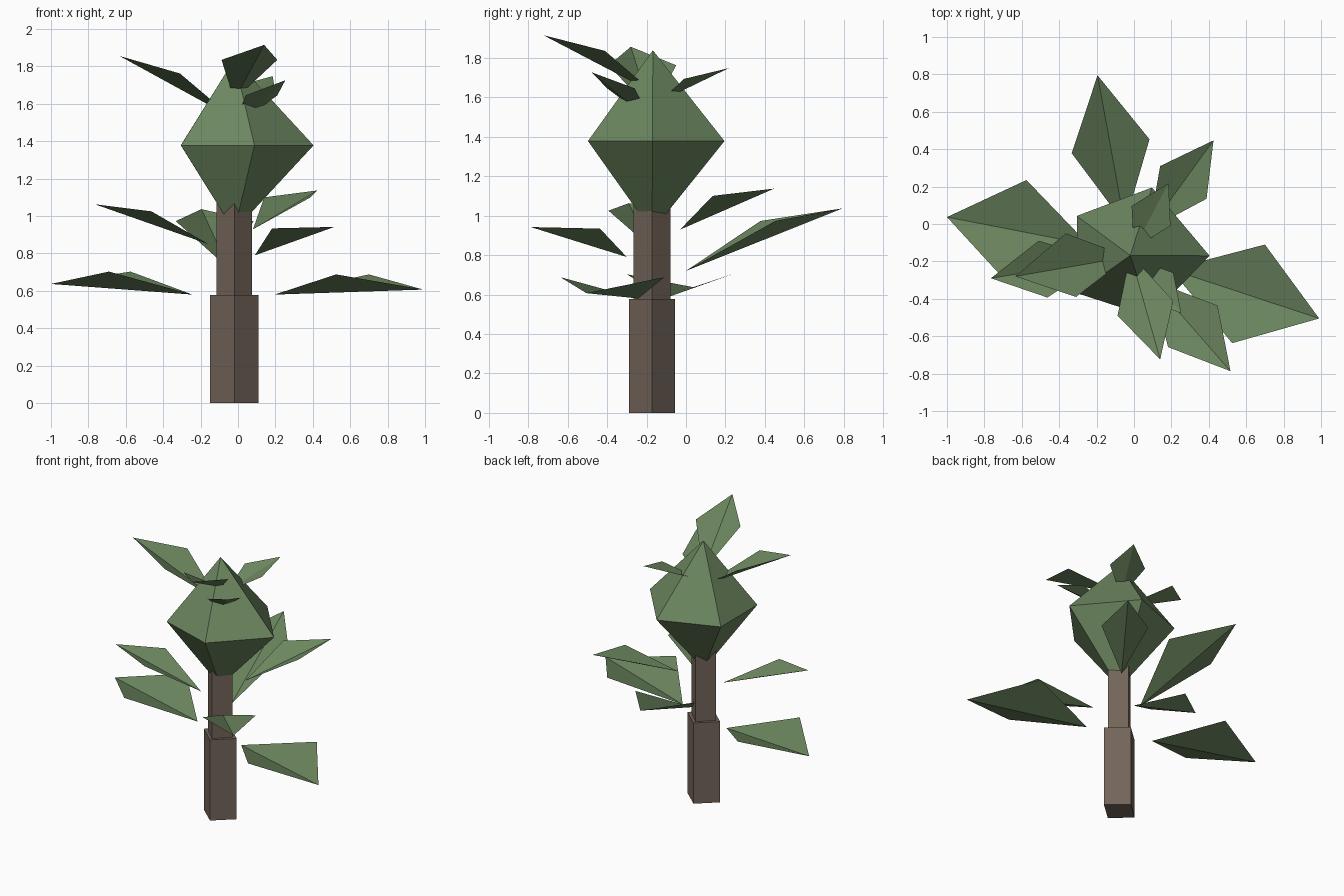
import bpy, bmesh
from math import cos, sin, pi
from mathutils import Vector

if "Cube" in bpy.data.objects:
    bpy.data.objects.remove(bpy.data.objects["Cube"])


def material(name, rgb):
    m = bpy.data.materials.new(name)
    m.diffuse_color = (*rgb, 1)
    m.use_nodes = True
    m.node_tree.nodes["Principled BSDF"].inputs["Base Color"].default_value = m.diffuse_color
    return m


BARK = material("bark", (0.17, 0.13, 0.10))
GREEN = material("foliage", (0.15, 0.24, 0.115))
CX, CY = -0.02, -0.172      # trunk axis


def build(name, verts, faces, mat, closed=True):
    me = bpy.data.meshes.new(name)
    me.from_pydata(verts, [], faces)
    if closed:
        bm = bmesh.new()
        bm.from_mesh(me)
        bmesh.ops.recalc_face_normals(bm, faces=bm.faces)
        bm.to_mesh(me)
        bm.free()
    me.materials.append(mat)
    ob = bpy.data.objects.new(name, me)
    bpy.context.collection.objects.link(ob)
    return ob


def post(name, rx, ry, z0, z1):
    """Four-sided trunk section with its corners on the axes."""
    ring = [(CX + rx * cos(i * pi / 2), CY + ry * sin(i * pi / 2)) for i in range(4)]
    verts = [(x, y, z) for z in (z0, z1) for x, y in ring]
    faces = [(i, (i + 1) % 4, (i + 1) % 4 + 4, i + 4) for i in range(4)]
    build(name, verts, faces + [(3, 2, 1, 0), (4, 5, 6, 7)], BARK)


def leaf(name, base, tip, side_a, side_b, side_z):
    """Kite folded along its keel; the two side points are level."""
    a, b = Vector((*side_a, side_z)), Vector((*side_b, side_z))
    base, tip = Vector(base), Vector(tip)
    faces = [(0, 1, 2), (0, 3, 1)]
    if (tip - base).cross(a - base).z < 0:      # keep normals upward
        faces = [f[::-1] for f in faces]
    build(name, [base, tip, a, b], faces, GREEN, closed=False)


# Trunk
post("lower_trunk", 0.13, 0.116, 0, 0.577)
post("upper_trunk", 0.095, 0.094, 0.577, 1.15)

# Crown: five-sided double pyramid
ring = [(0.404, -0.17), (0.096, 0.195), (-0.306, 0.043), (-0.305, -0.37), (0.088, -0.497)]
verts = [(x, y, 1.378) for x, y in ring] + [(CX, -0.168, 1.838), (CX, CY, 0.92)]
faces = [(i, (i + 1) % 5, 5) for i in range(5)] + [((i + 1) % 5, i, 6) for i in range(5)]
build("crown", verts, faces, GREEN)

# Lowest pair of leaves
leaf("low_leaf_left", (-0.243, -0.11, 0.58), (-1.0, 0.037, 0.637),
     (-0.575, 0.235), (-0.69, -0.30), 0.703)
leaf("low_leaf_right", (0.195, -0.242, 0.58), (0.99, -0.505, 0.607),
     (0.70, -0.11), (0.525, -0.637), 0.688)

# Middle leaves around the upper trunk
leaf("mid_leaf_back", (-0.05, 0.0, 0.72), (-0.195, 0.795, 1.037),
     (-0.333, 0.378), (0.083, 0.453), 0.973)
leaf("mid_leaf_back_right", (0.08, -0.03, 0.929), (0.425, 0.447, 1.137),
     (0.14, 0.31), (0.388, 0.135), 1.10)
leaf("mid_leaf_front_right", (0.09, -0.30, 0.79), (0.516, -0.787, 0.942),
     (0.447, -0.436), (0.182, -0.658), 0.934)
leaf("mid_leaf_left", (-0.158, -0.192, 0.85), (-0.765, -0.29, 1.063),
     (-0.51, -0.09), (-0.463, -0.393), 1.025)

# Top leaves growing out of the crown
leaf("top_leaf_front", (-0.02, -0.16, 1.62), (0.14, -0.724, 1.915),
     (-0.088, -0.49), (0.21, -0.411), 1.835)
leaf("top_leaf_front_right", (-0.015, -0.18, 1.48), (0.253, -0.477, 1.726),
     (0.21, -0.26), (0.04, -0.40), 1.645)
leaf("top_leaf_left", (-0.03, -0.175, 1.525), (-0.634, -0.28, 1.856),
     (-0.366, -0.05), (-0.31, -0.39), 1.762)
leaf("top_leaf_back_right", (0.0, -0.13, 1.58), (0.185, 0.218, 1.748),
     (-0.013, 0.096), (0.195, -0.01), 1.693)
